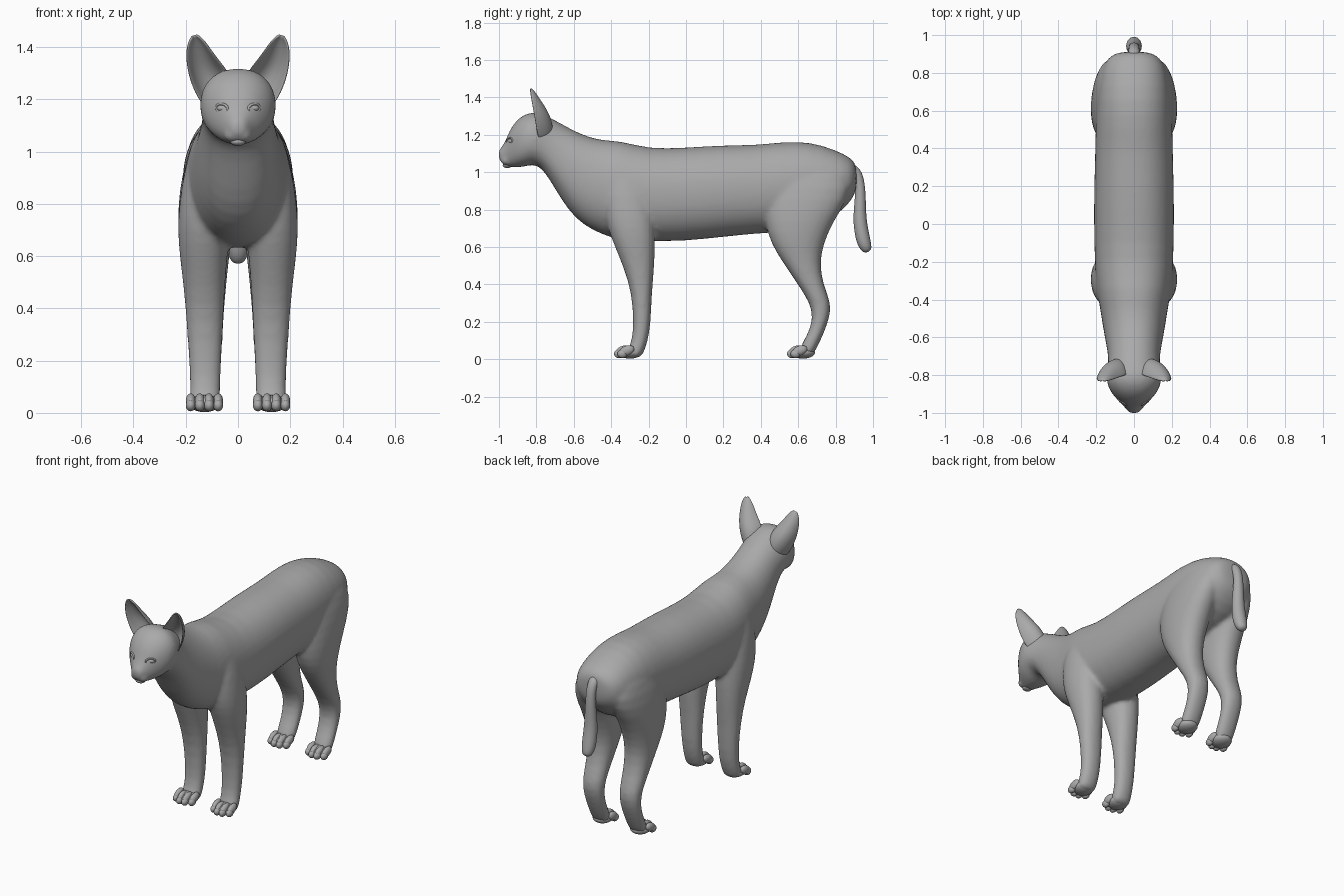
import bpy, bmesh, math
from mathutils import Vector, Matrix

if "Cube" in bpy.data.objects:
    bpy.data.objects.remove(bpy.data.objects["Cube"])

fur = bpy.data.materials.new("grey_fur")
fur.use_nodes = True
COLOR = (0.4, 0.4, 0.4, 1)
fur.diffuse_color = COLOR
fur.node_tree.nodes["Principled BSDF"].inputs["Base Color"].default_value = COLOR


def finish(bm, name):
    bmesh.ops.recalc_face_normals(bm, faces=bm.faces)
    for f in bm.faces:
        f.smooth = True
    me = bpy.data.meshes.new(name)
    bm.to_mesh(me)
    bm.free()
    me.materials.append(fur)
    ob = bpy.data.objects.new(name, me)
    bpy.context.collection.objects.link(ob)
    return ob


def loft(bm, rings):
    """Skin a list of closed rings of points and cap both ends."""
    loops = [[bm.verts.new(p) for p in ring] for ring in rings]
    n = len(loops[0])
    for a, b in zip(loops, loops[1:]):
        for i in range(n):
            bm.faces.new((a[i], a[(i + 1) % n], b[(i + 1) % n], b[i]))
    bm.faces.new(loops[0])
    bm.faces.new(loops[-1])


def oval(power=2.0, n=24):
    """Unit rounded outline; a higher power is boxier."""
    for i in range(n):
        a = 2 * math.pi * i / n
        c, s = math.cos(a), math.sin(a)
        yield (math.copysign(abs(c) ** (2 / power), c),
               math.copysign(abs(s) ** (2 / power), s))


def ellipsoid(bm, center, radii, tilt=0.0):
    m = (Matrix.Translation(center) @ Matrix.Rotation(tilt, 4, 'X')
         @ Matrix.Diagonal((*radii, 1)))
    bmesh.ops.create_uvsphere(bm, u_segments=20, v_segments=12, radius=1, matrix=m)


# Trunk, neck and head: y, top z, bottom z, half width
TRUNK = [
    (.915, 1.04, .90, .08), (.88, 1.08, .84, .145), (.80, 1.12, .76, .18),
    (.66, 1.167, .70, .2), (.5, 1.163, .675, .205), (.39, 1.147, .672, .207),
    (.18, 1.146, .65, .213), (0, 1.133, .63, .214), (-.2, 1.125, .628, .21),
    (-.35, 1.172, .632, .2), (-.45, 1.17, .665, .18), (-.55, 1.2, .715, .165),
    (-.63, 1.24, .795, .15), (-.70, 1.28, .91, .137), (-.76, 1.307, 1.01, .138),
    (-.81, 1.325, 1.045, .15), (-.86, 1.312, 1.028, .14), (-.90, 1.285, 1.025, .117),
    (-.94, 1.235, 1.025, .08), (-.965, 1.165, 1.03, .052), (-.99, 1.13, 1.055, .036),
    (-1.003, 1.115, 1.07, .02)]

# Legs: z, front y, back y, inner x, outer x
FRONT_LEG = [
    (1.08, -.40, -.26, .05, .15), (.95, -.44, -.2, .04, .205), (.80, -.44, -.17, .03, .226),
    (.70, -.42, -.165, .03, .232), (.60, -.38, -.165, .04, .224), (.48, -.33, -.17, .05, .208),
    (.35, -.29, -.183, .056, .198), (.19, -.28, -.188, .064, .187), (.09, -.29, -.205, .068, .183),
    (.04, -.32, -.225, .068, .187), (.005, -.32, -.24, .075, .18)]
HIND_LEG = [
    (1.10, .5, .76, .05, .14), (.98, .44, .89, .03, .2), (.85, .42, .865, .02, .226),
    (.73, .42, .785, .02, .232), (.62, .452, .738, .03, .224), (.52, .515, .715, .042, .21),
    (.40, .598, .733, .052, .2), (.30, .663, .778, .058, .192), (.22, .68, .768, .062, .188),
    (.13, .65, .733, .066, .184), (.07, .61, .705, .067, .185), (.005, .60, .67, .075, .18)]

bm = bmesh.new()
loft(bm, [[(w * c, y, (t + b) / 2 + (t - b) / 2 * s) for c, s in oval(2.2)]
          for y, t, b, w in TRUNK])
for side in (1, -1):
    for leg in (FRONT_LEG, HIND_LEG):
        loft(bm, [[(side * ((i + o) / 2 + (o - i) / 2 * c),
                    (f + k) / 2 + (k - f) / 2 * s, z) for c, s in oval(2.2)]
                  for z, f, k, i, o in leg])
    # Muzzle puffs
    ellipsoid(bm, (side * .024, -.962, 1.062), (.03, .03, .026))
body = finish(bm, "body")
body.modifiers.new("round", 'SUBSURF').levels = 1
body.modifiers["round"].render_levels = 1
blend = body.modifiers.new("blend", 'REMESH')
blend.mode = 'VOXEL'
blend.voxel_size = .012
blend.use_smooth_shade = True
soft = body.modifiers.new("soften", 'SMOOTH')
soft.factor = .5
soft.iterations = 6

# Paws: a pad with four toes
for name, front, sx in (("front_left_paw", -.385, 1), ("front_right_paw", -.385, -1),
                        ("hind_left_paw", .54, 1), ("hind_right_paw", .54, -1)):
    bm = bmesh.new()
    ellipsoid(bm, (sx * .128, front + .085, .036), (.06, .065, .033))
    for k in range(4):
        lag = .018 * abs(k - 1.5) - .009
        x = sx * (.076 + .035 * k)
        ellipsoid(bm, (x, front + .05 + lag, .046), (.019, .042, .026), .35)
        ellipsoid(bm, (x, front + .027 + lag, .029), (.019, .027, .023))
    finish(bm, name)

# Tail: y, z, radius along a hanging curve
TAIL = [(.87, 1.03, .03), (.915, 1.0, .028), (.932, .94, .026), (.932, .85, .031),
        (.928, .75, .037), (.94, .67, .04), (.955, .61, .038), (.975, .572, .022)]
bm = bmesh.new()
rings = []
for i, (y, z, r) in enumerate(TAIL):
    a, b = TAIL[max(i - 1, 0)], TAIL[min(i + 1, len(TAIL) - 1)]
    across = Vector((0, a[1] - b[1], b[0] - a[0])).normalized()
    rings.append([Vector((r * 1.1 * c, y, z)) + across * r * s for c, s in oval(n=12)])
loft(bm, rings)
tail = finish(bm, "tail")
tail.modifiers.new("round", 'SUBSURF').levels = 2

# Ears: cupped shells; inner x, inner z, outer x, outer z, rim y, cup depth
EAR = [(.03, 1.27, .13, 1.17, -.79, .075), (.04, 1.31, .165, 1.225, -.80, .08),
       (.07, 1.345, .188, 1.29, -.81, .07), (.1, 1.385, .197, 1.345, -.82, .05),
       (.125, 1.42, .196, 1.395, -.828, .03), (.145, 1.44, .186, 1.425, -.832, .015),
       (.16, 1.447, .174, 1.443, -.834, .005)]
for name, sx in (("left_ear", 1), ("right_ear", -1)):
    bm = bmesh.new()
    rows = []
    for ix, iz, ox, oz, y, d in EAR:
        row = []
        for k in range(9):
            t = k / 8
            u = 2 * t - 1
            row.append(bm.verts.new((sx * (ix + (ox - ix) * t), y + d * (1 - u ** 2) ** .7,
                                     iz + (oz - iz) * t)))
        rows.append(row)
    for a, b in zip(rows, rows[1:]):
        for k in range(8):
            bm.faces.new((a[k], a[k + 1], b[k + 1], b[k]))
    ear = finish(bm, name)
    shell = ear.modifiers.new("shell", 'SOLIDIFY')
    shell.thickness = .01
    shell.offset = 0
    ear.modifiers.new("round", 'SUBSURF').levels = 2

# Eyes: ball with a lid ring
for name, sx in (("left_eye", 1), ("right_eye", -1)):
    bm = bmesh.new()
    center = Vector((sx * .056, -.934, 1.166))
    ellipsoid(bm, center, (.025, .016, .014))
    turn = Matrix.Rotation(sx * .6, 3, 'Z') @ Matrix.Rotation(-sx * .15, 3, 'Y')
    lid = []
    for i in range(24):
        a = 2 * math.pi * i / 24
        hub = Vector((.027 * math.cos(a), -.008, .016 * math.sin(a)))
        out = Vector((math.cos(a), 0, math.sin(a)))
        lid.append([bm.verts.new(center + turn @ (hub + out * .005 * c + Vector((0, .008 * s, 0))))
                    for c, s in oval(n=8)])
    for i in range(24):
        a, b = lid[i], lid[(i + 1) % 24]
        for k in range(8):
            bm.faces.new((a[k], a[(k + 1) % 8], b[(k + 1) % 8], b[k]))
    finish(bm, name)

# Nose tip and lower lip
bm = bmesh.new()
ellipsoid(bm, (0, -.983, 1.098), (.024, .017, .016))
finish(bm, "nose")
bm = bmesh.new()
ellipsoid(bm, (0, -.955, 1.038), (.03, .025, .016))
finish(bm, "chin")
